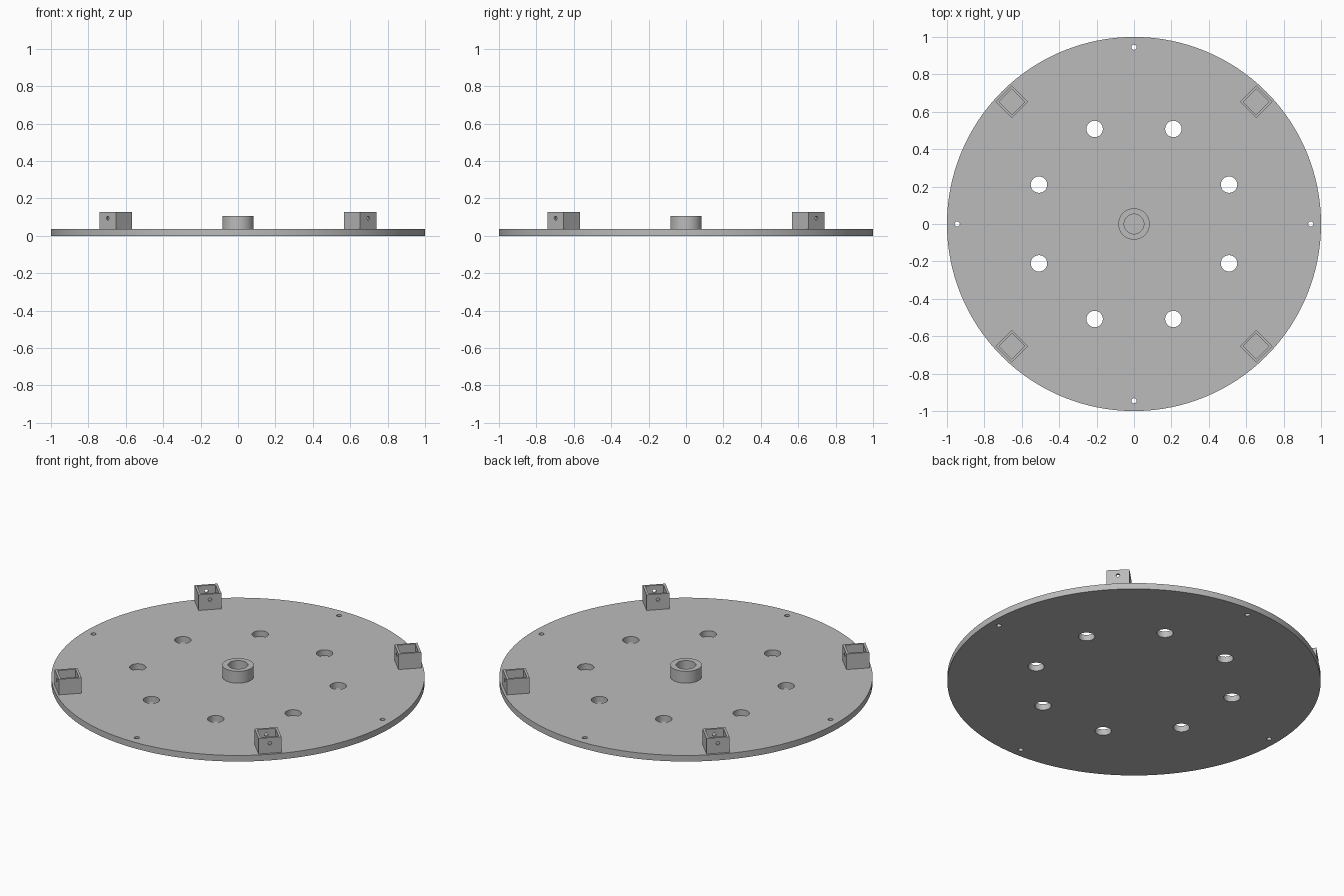
import bpy
from math import radians, cos, sin, pi
from mathutils import Matrix

cube = bpy.data.objects.get("Cube")
if cube:
    bpy.data.objects.remove(cube, do_unlink=True)

PLATE_TOP = 0.036
SINK = 0.004          # overlap of raised parts into the plate

metal = bpy.data.materials.new("grey metal")
metal.use_nodes = True
GREY = (0.5, 0.5, 0.5, 1)
metal.diffuse_color = GREY
metal.node_tree.nodes["Principled BSDF"].inputs["Base Color"].default_value = GREY


def cylinder(name, radius, z0, z1, x=0, y=0, sides=48):
    bpy.ops.mesh.primitive_cylinder_add(vertices=sides, radius=radius, depth=z1 - z0,
                                        location=(x, y, (z0 + z1) / 2))
    obj = bpy.context.object
    obj.name = name
    return obj


def block(name, side, z0, z1):
    bpy.ops.mesh.primitive_cube_add(size=1, location=(0, 0, (z0 + z1) / 2))
    obj = bpy.context.object
    obj.name = name
    obj.scale = (side, side, z1 - z0)
    bpy.ops.object.transform_apply(location=True, rotation=False, scale=True)
    return obj


def cut(obj, cutters):
    """Subtract every cutter from the object, then discard the cutters."""
    for cutter in cutters:
        cutter.hide_render = True
        mod = obj.modifiers.new("cut", 'BOOLEAN')
        mod.operation = 'DIFFERENCE'
        mod.solver = 'EXACT'
        mod.object = cutter
        bpy.context.view_layer.objects.active = obj
        bpy.ops.object.modifier_apply(modifier=mod.name)
        bpy.data.objects.remove(cutter, do_unlink=True)


def finish(obj):
    obj.data.materials.clear()
    obj.data.materials.append(metal)
    bpy.ops.object.select_all(action='DESELECT')
    obj.select_set(True)
    bpy.context.view_layer.objects.active = obj
    bpy.ops.object.shade_smooth_by_angle(angle=radians(30))


def ring_of_holes(count, distance, radius, start):
    angles = [start + 2 * pi * i / count for i in range(count)]
    return [cylinder("hole_cutter", radius, -0.1, 0.1, distance * cos(a), distance * sin(a), 32)
            for a in angles]


# Round base plate with eight large holes and four rim holes
plate = cylinder("base_plate", 1, 0, PLATE_TOP, sides=128)
cut(plate, ring_of_holes(8, 0.55, 0.044, pi / 8) + ring_of_holes(4, 0.945, 0.014, 0))
finish(plate)

# Central hub with a blind bore down to the plate
hub = cylinder("hub", 0.084, PLATE_TOP - SINK, 0.106, sides=64)
cut(hub, [cylinder("bore_cutter", 0.053, 0, 0.2)])
finish(hub)

# Open square sockets near the rim, with pin holes through the radial walls
for i, place in enumerate(("back_left", "back_right", "front_right", "front_left")):
    socket = block("socket_" + place, 0.124, PLATE_TOP - SINK, 0.128)
    pin = cylinder("pin_cutter", 0.01, -0.1, 0.1, sides=24)
    pin.rotation_euler.y = pi / 2
    pin.location.z = 0.094
    cut(socket, [block("cavity_cutter", 0.098, 0, 0.2), pin])
    turn = Matrix.Rotation(pi / 4 + i * pi / 2, 4, 'Z')
    socket.data.transform(turn @ Matrix.Translation((0.924, 0, 0)))
    finish(socket)
